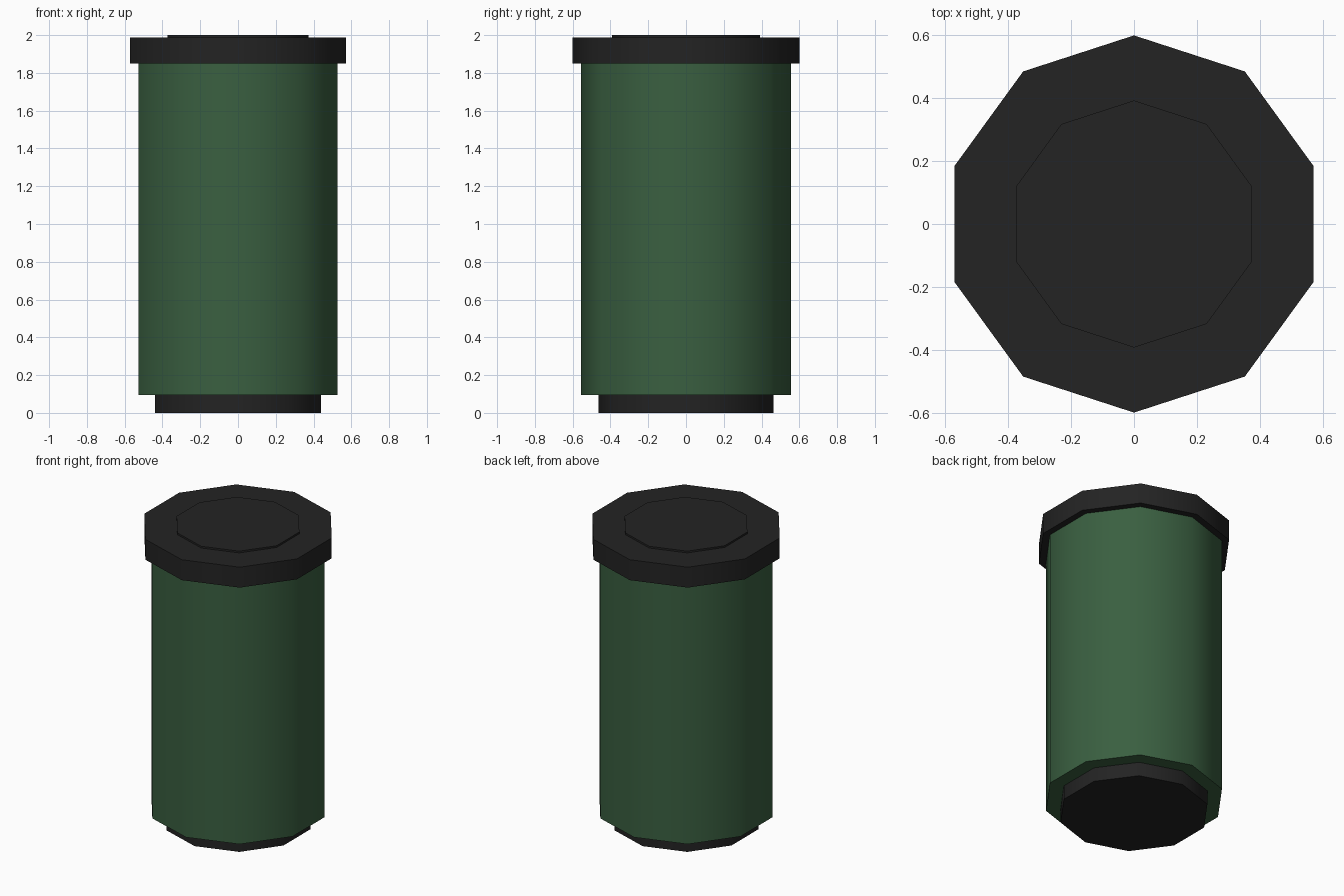
import bpy
import math

cube = bpy.data.objects.get("Cube")
if cube:
    bpy.data.objects.remove(cube, do_unlink=True)

SIDES = 10


def make_material(name, rgb):
    mat = bpy.data.materials.new(name)
    mat.use_nodes = True
    colour = (*rgb, 1.0)
    mat.diffuse_color = colour
    mat.node_tree.nodes["Principled BSDF"].inputs["Base Color"].default_value = colour
    return mat


def drum(name, radius, bottom, top, mat):
    """Ten-sided drum with corners pointing front and back."""
    bpy.ops.mesh.primitive_cylinder_add(
        vertices=SIDES, radius=radius, depth=top - bottom,
        location=(0, 0, (bottom + top) / 2))
    obj = bpy.context.object
    obj.name = name
    obj.data.materials.append(mat)
    # Smooth around the wall, sharp at the rims
    bpy.ops.object.shade_smooth_by_angle(angle=math.radians(40))
    return obj


green = make_material("dark green", (0.042, 0.115, 0.052))
black = make_material("soft black", (0.017, 0.017, 0.017))

# Recessed foot, main body, overhanging lid and raised lid disc
drum("foot", 0.463, 0.0, 0.095, black)
drum("body", 0.555, 0.095, 1.85, green)
drum("lid", 0.6, 1.85, 1.988, black)
drum("lid_disc", 0.393, 1.988, 2.0, black)
